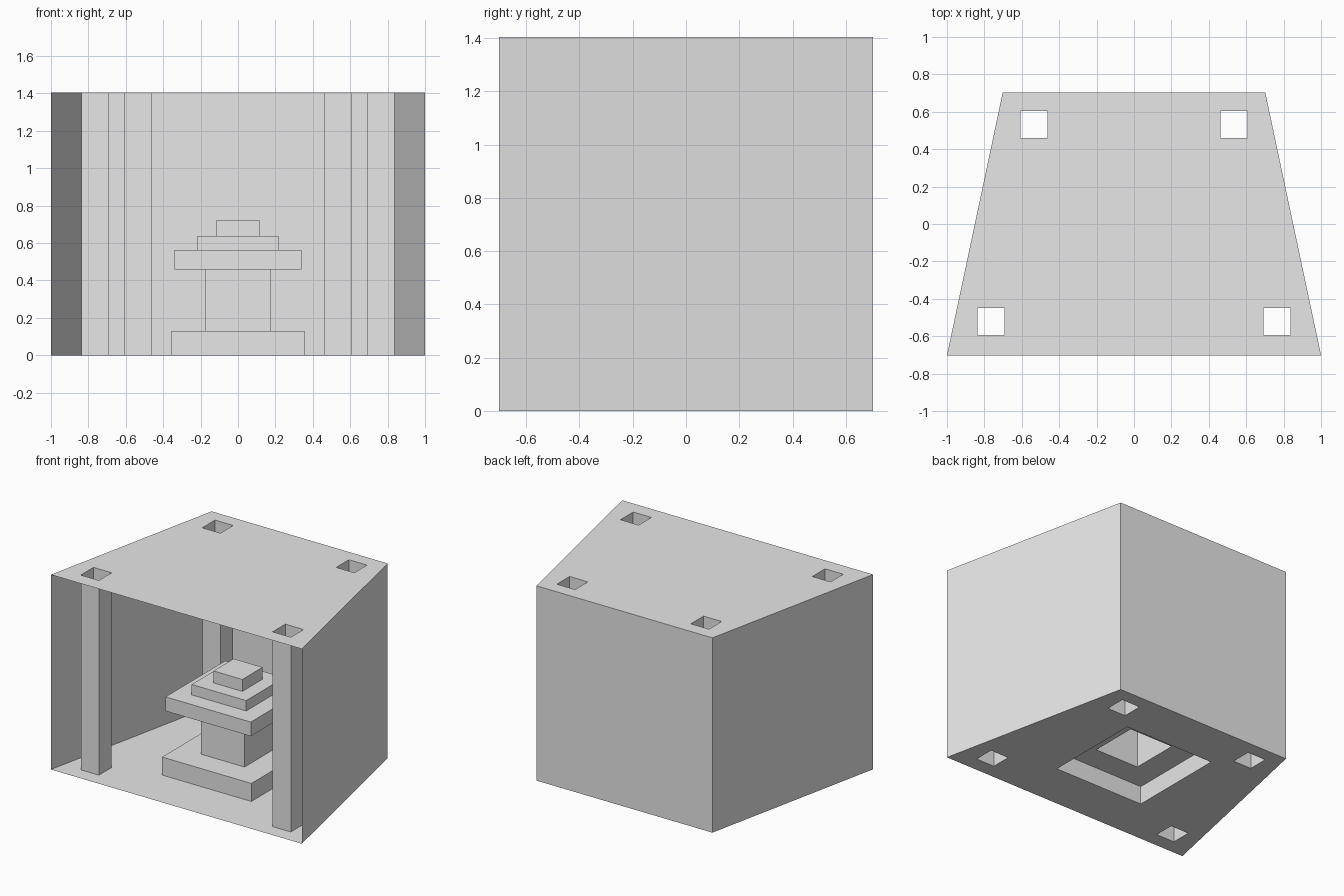
import bpy, bmesh
from mathutils import Vector

cube = bpy.data.objects.get("Cube")
if cube:
    bpy.data.objects.remove(cube, do_unlink=True)

H = 1.404
stone = bpy.data.materials.new("grey stone")
stone.use_nodes = True
stone.diffuse_color = (0.8, 0.8, 0.8, 1)
stone.node_tree.nodes["Principled BSDF"].inputs["Base Color"].default_value = (0.8, 0.8, 0.8, 1)


def finish(bm, name):
    mesh = bpy.data.meshes.new(name)
    bm.to_mesh(mesh)
    bm.free()
    mesh.materials.append(stone)
    bpy.context.collection.objects.link(bpy.data.objects.new(name, mesh))


def square(cx, cy, r):
    return [(cx - r, cy - r), (cx + r, cy - r), (cx + r, cy + r), (cx - r, cy + r)]


def loop(bm, pts, z):
    return [bm.verts.new((x, y, z)) for x, y in pts]


def bridge(bm, low, high):
    n = len(low)
    for i in range(n):
        j = (i + 1) % n
        bm.faces.new((low[i], low[j], high[j], high[i]))


def sheet(name, outline, holes, z, up):
    """Flat sheet with openings, facing up or down."""
    bm = bmesh.new()
    edges = []
    for pts in [outline] + holes:
        vs = loop(bm, pts, z)
        edges += [bm.edges.new((vs[i - 1], vs[i])) for i in range(len(vs))]
    bmesh.ops.triangle_fill(bm, edges=edges, use_beauty=True, normal=(0, 0, up))
    bm.normal_update()
    wrong = [f for f in bm.faces if f.normal.dot(Vector((0, 0, up))) < 0]
    bmesh.ops.reverse_faces(bm, faces=wrong)
    finish(bm, name)


# Plan of the room: a trapezium, wide and open at the front
plan = [(-1, -0.702), (1, -0.702), (0.702, 0.702), (-0.702, 0.702)]
pillars = {}
for side, s in (("left", 1), ("right", -1)):
    pillars["front_" + side] = square(s * 0.765, -0.522, 0.0725)
    pillars["back_" + side] = square(s * 0.534, 0.532, 0.0725)
base = square(0, 0, 0.356)

# Floor and roof, open where the hollow parts meet them
sheet("floor", plan, list(pillars.values()) + [base], 0, 1)
sheet("roof", plan, list(pillars.values()), H, -1)

# Three thin walls, facing into the room
for i, name in ((1, "left_wall"), (2, "back_wall"), (3, "right_wall")):
    bm = bmesh.new()
    ends = [plan[(i + 1) % 4], plan[i]]
    low, high = loop(bm, ends, 0), loop(bm, ends, H)
    bm.faces.new((low[0], low[1], high[1], high[0]))
    finish(bm, name)

# Hollow corner pillars
for name, pts in pillars.items():
    bm = bmesh.new()
    bridge(bm, loop(bm, pts, 0), loop(bm, pts, H))
    finish(bm, name + "_pillar")

# Stepped pedestal, hollow from below: (half width, height) up the profile
profile = [(0.356, 0), (0.356, 0.13), (0.174, 0.13), (0.174, 0.46), (0.34, 0.46),
           (0.34, 0.562), (0.217, 0.562), (0.217, 0.637), (0.115, 0.637), (0.115, 0.723)]
bm = bmesh.new()
rings = [loop(bm, square(0, 0, r), z) for r, z in profile]
for low, high in zip(rings, rings[1:]):
    bridge(bm, low, high)
bm.faces.new(rings[-1])
finish(bm, "pedestal")
